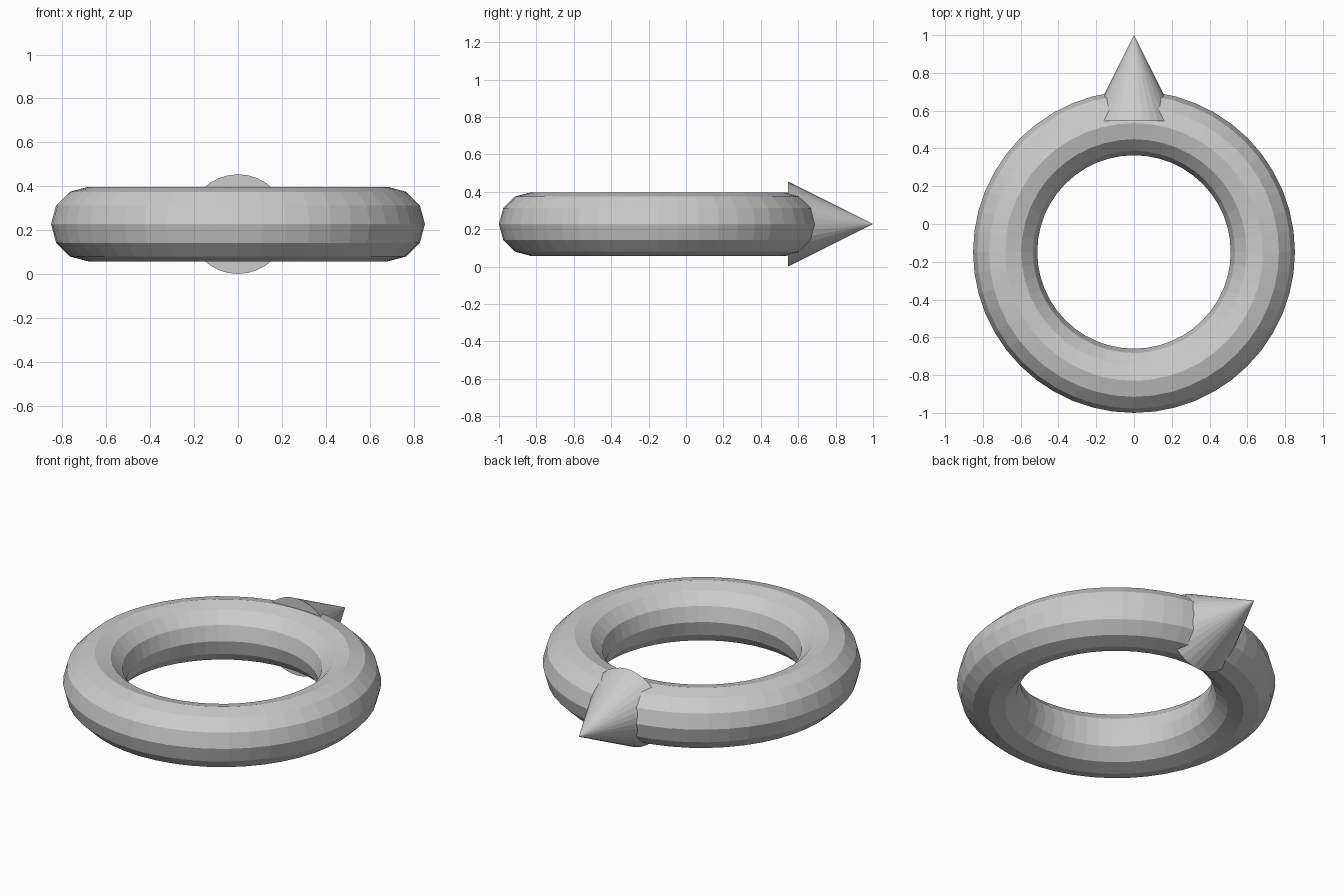
import bpy
import math

if "Cube" in bpy.data.objects:
    bpy.data.objects.remove(bpy.data.objects["Cube"], do_unlink=True)

MID_Z = 0.227      # shared height of ring and spike axes
RING_Y = -0.148
MAJOR, MINOR = 0.682, 0.17
SPIKE_R, SPIKE_LEN = 0.227, 0.454

grey = bpy.data.materials.new("plain grey")
grey.use_nodes = True
colour = (0.6, 0.6, 0.6, 1)
grey.diffuse_color = colour
grey.node_tree.nodes["Principled BSDF"].inputs["Base Color"].default_value = colour


def finish(name):
    """Name the new part, colour it and keep its faces flat."""
    part = bpy.context.object
    part.name = name
    part.data.materials.append(grey)
    bpy.ops.object.shade_flat()


# Ring lying flat
bpy.ops.mesh.primitive_torus_add(
    major_radius=MAJOR, minor_radius=MINOR, major_segments=48,
    minor_segments=12, location=(0, RING_Y, MID_Z))
finish("ring")

# Spike pointing to the back, its base sunk into the ring
bpy.ops.mesh.primitive_cone_add(
    vertices=32, radius1=SPIKE_R, radius2=0, depth=SPIKE_LEN,
    location=(0, 1 - SPIKE_LEN / 2, MID_Z), rotation=(-math.pi / 2, 0, 0))
finish("spike")
